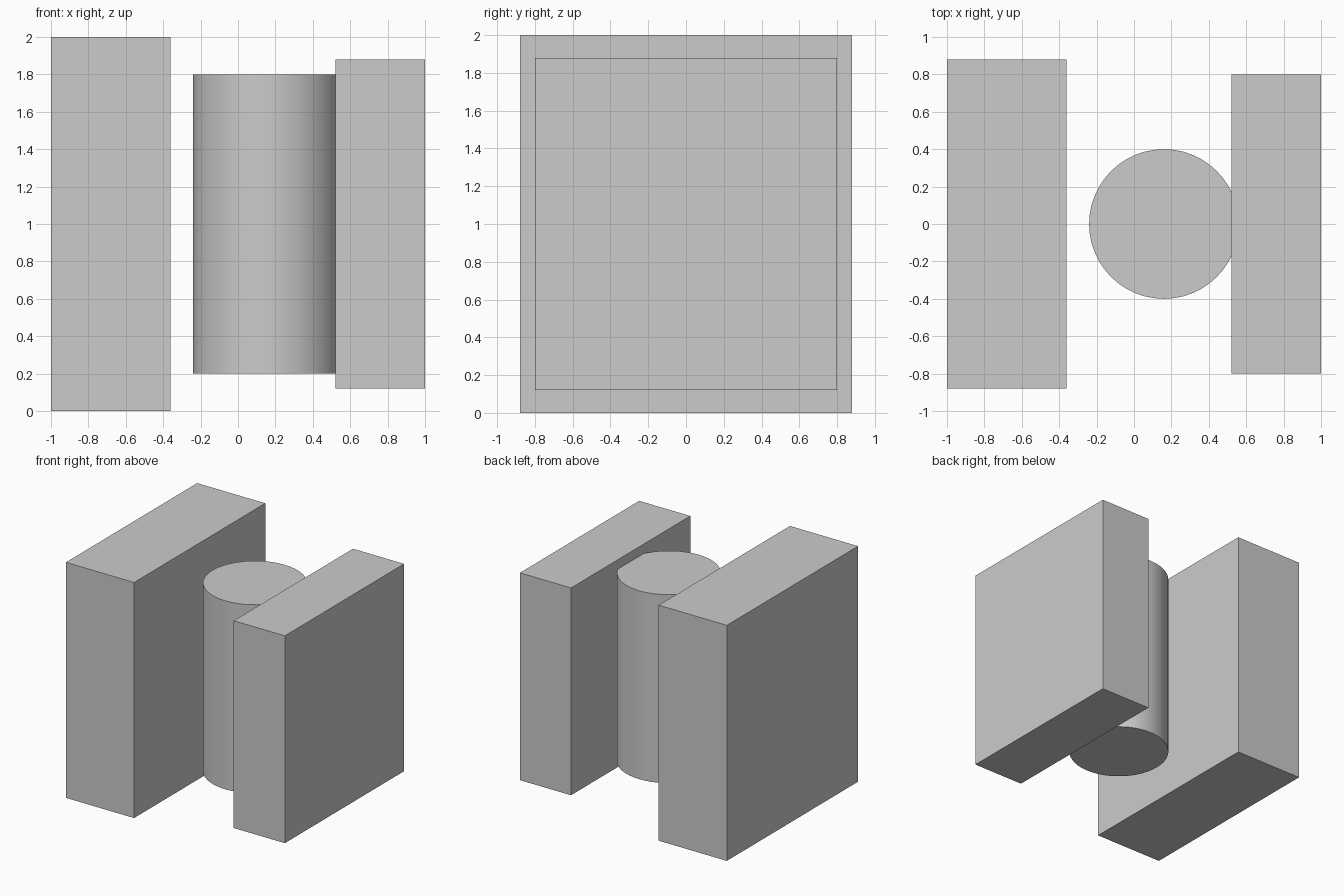
import bpy
import math

if "Cube" in bpy.data.objects:
    bpy.data.objects.remove(bpy.data.objects["Cube"])


def block(name, x0, x1, half_y, z0, z1):
    bpy.ops.mesh.primitive_cube_add(size=1, location=((x0 + x1) / 2, 0, (z0 + z1) / 2))
    obj = bpy.context.object
    obj.name = name
    obj.scale = (x1 - x0, 2 * half_y, z1 - z0)
    bpy.ops.object.transform_apply(location=False, rotation=False, scale=True)
    return obj


# Large and small end blocks
block("large_block", -1.0, -0.36, 0.88, 0.0, 2.0)
block("small_block", 0.52, 1.0, 0.80, 0.12, 1.88)

# Upright cylinder, slightly sunk into the small block
bpy.ops.mesh.primitive_cylinder_add(vertices=48, radius=0.4, depth=1.6, location=(0.16, 0, 1.0))
bpy.context.object.name = "upright_cylinder"
bpy.ops.object.shade_smooth_by_angle(angle=math.radians(30))
